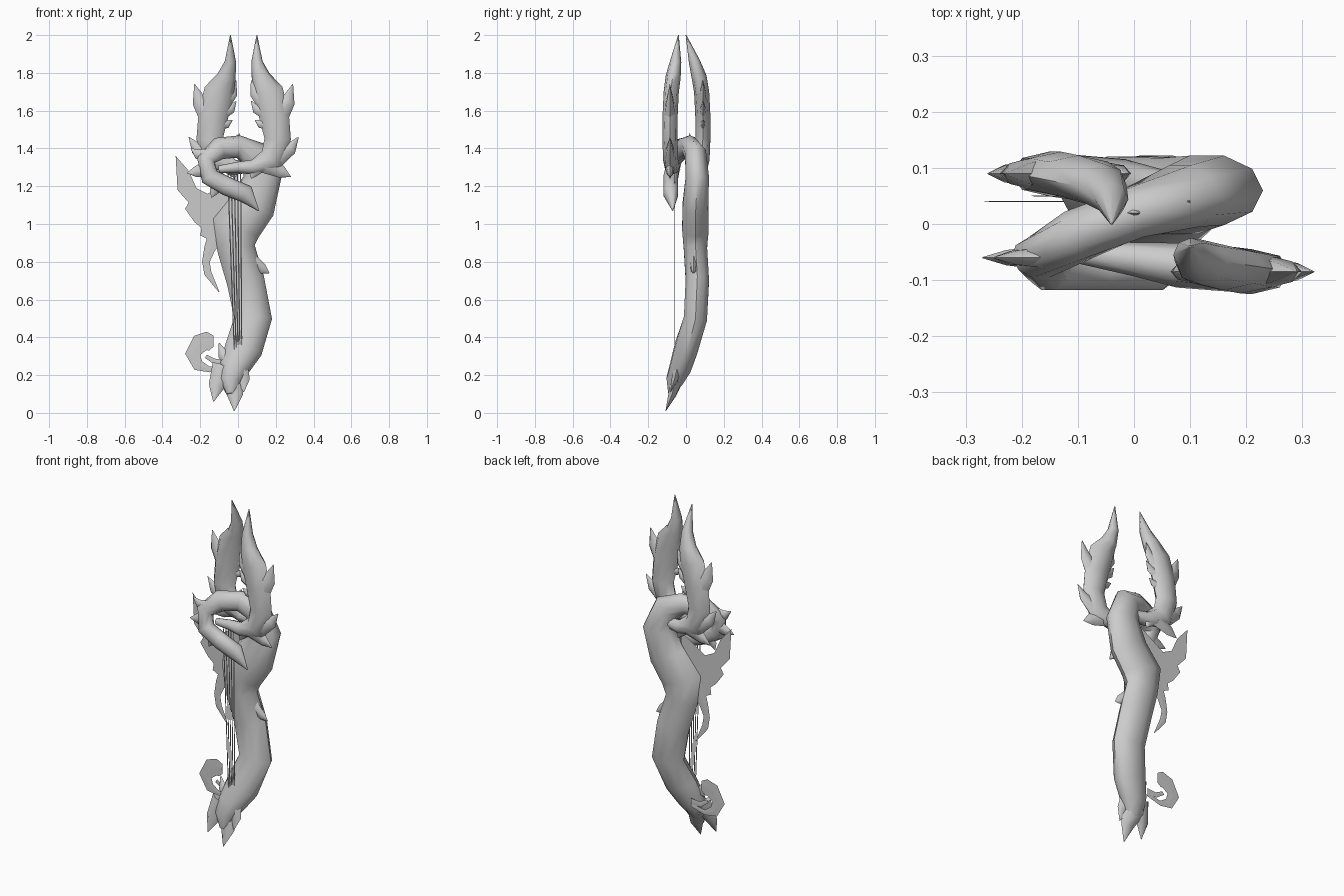
import bpy, bmesh, math
from mathutils import Vector

if "Cube" in bpy.data.objects:
    bpy.data.objects.remove(bpy.data.objects["Cube"], do_unlink=True)

GREY = (0.6, 0.6, 0.6, 1)
material = bpy.data.materials.new("plain grey")
material.use_nodes = True
material.diffuse_color = GREY
material.node_tree.nodes["Principled BSDF"].inputs["Base Color"].default_value = GREY


def finish(name, bm, smooth=True):
    mesh = bpy.data.meshes.new(name)
    bm.to_mesh(mesh)
    bm.free()
    mesh.materials.append(material)
    obj = bpy.data.objects.new(name, mesh)
    bpy.context.collection.objects.link(obj)
    if smooth:
        bpy.ops.object.select_all(action="DESELECT")
        obj.select_set(True)
        bpy.context.view_layer.objects.active = obj
        bpy.ops.object.shade_smooth_by_angle(angle=math.radians(50))


def sweep(bm, path, depth, sides=8):
    """Elliptical tube along stops of x, y, z, half width; depth gives the half depth."""
    points = [Vector(stop[:3]) for stop in path]
    last = len(points) - 1
    rings = []
    for i, (point, stop) in enumerate(zip(points, path)):
        width = stop[3]
        along = points[min(i + 1, last)] - points[max(i - 1, 0)]
        side = Vector((0, 1, 0)).cross(along).normalized() * width
        deep = along.cross(side).normalized() * depth(width)
        angles = [math.tau * k / sides for k in range(sides)]
        rings.append([bm.verts.new(point + side * math.cos(a) + deep * math.sin(a)) for a in angles])
    for low, high in zip(rings, rings[1:]):
        for k in range(sides):
            n = (k + 1) % sides
            bm.faces.new((low[k], low[n], high[n], high[k]))
    bm.faces.new(rings[0][::-1])
    bm.faces.new(rings[-1])


def thorn_depth(width):
    return width * .55


def thorn(bm, base, tip, y, y_tip):
    """Curved thorn, bulging outwards, as wide as its length calls for."""
    start, end = Vector((base[0], y, base[1])), Vector((tip[0], y_tip, tip[1]))
    width = .01 + .3 * (end - start).length
    bulge = math.copysign(.015, end.x - start.x)
    middle = (start + end) / 2 + Vector((bulge, 0, -.01))
    sweep(bm, [(*start, width), (*middle, width * .6), (*end, .002)], thorn_depth, sides=6)


# Body rising from the roots and curling over into a scroll
def body_depth(width):
    return min(width * .8, .035 + width * .3)


body_path = [
    (-.04, -.08, .1, .02), (-.04, -.06, .17, .06), (-.02, -.03, .24, .08), (.03, 0, .34, .1),
    (.08, .05, .5, .1), (.04, .06, .7, .1), (-.01, .05, .87, .1), (-.01, .05, .98, .13),
    (.08, .05, 1.1, .12), (.13, .06, 1.25, .1), (.09, .05, 1.37, .08), (0, .02, 1.41, .06),
    (-.1, -.02, 1.4, .06), (-.17, -.06, 1.34, .05), (-.15, -.08, 1.25, .05),
    (-.06, -.08, 1.2, .05), (.04, -.08, 1.16, .05), (.11, -.07, 1.07, .003)]
bm = bmesh.new()
sweep(bm, body_path, body_depth, sides=10)
finish("curled_body", bm)

# Root thorns lean forward
bm = bmesh.new()
for base, tip in [((-.04, .2), (-.02, .01)), ((-.07, .24), (-.13, .06)),
                  ((0, .25), (.03, .11)), ((-.03, .27), (-.1, .37))]:
    thorn(bm, base, tip, -.04, -.11 + tip[1] * .25)
finish("root_thorns", bm)

# Thorns on the waist and around the scroll
bm = bmesh.new()
for base, tip, y in [((.07, .8), (.165, .74), .04), ((-.15, 1.3), (-.27, 1.27), -.06),
                     ((-.15, 1.36), (-.25, 1.4), -.06), ((-.06, 1.41), (.01, 1.48), .02),
                     ((.03, 1.4), (.1, 1.44), .04), ((-.09, 1.22), (-.14, 1.14), -.07)]:
    thorn(bm, base, tip, y, y)
finish("body_thorns", bm)


# Pair of claws mirrored across the strings, one in front and one behind
def claw_depth(width):
    return min(width, .04)


def front_y(t):
    return -.05 - .04 * math.sin(math.pi * t) + .01 * t


def back_y(t):
    return .05 * (1 - t ** 8) + .04 * math.sin(math.pi * t)


claw_path = [(-.1, 1.29, .02), (0, 1.3, .03), (.08, 1.3, .04), (.18, 1.34, .07), (.21, 1.45, .07),
             (.19, 1.58, .08), (.16, 1.7, .08), (.12, 1.78, .05), (.1, 1.86, .03), (.1, 2, .002)]
claw_thorns = [((.21, 1.58), (.29, 1.74)), ((.21, 1.36), (.32, 1.46)), ((.15, 1.32), (.28, 1.25)),
               ((.14, 1.65), (.07, 1.76)), ((.15, 1.59), (.07, 1.65)), ((.17, 1.53), (.09, 1.55)),
               ((.12, 1.31), (.07, 1.24))]
for name, depth_line, sign in (("left_claw", front_y, 1), ("right_claw", back_y, -1)):
    def across(x):
        return .03 + sign * (x - .03)

    bm = bmesh.new()
    steps = len(claw_path) - 1
    sweep(bm, [(across(x), depth_line(i / steps), z, width)
               for i, (x, z, width) in enumerate(claw_path)], claw_depth)
    middle_y = depth_line(.5)
    for base, tip in claw_thorns:
        thorn(bm, (across(base[0]), base[1]), (across(tip[0]), tip[1]), middle_y, middle_y)
    finish(name, bm)


# Flat parts are ribbons and a jagged plate
def sheet_depth(width):
    return .001


def ribbon(name, y, *paths):
    bm = bmesh.new()
    for path in paths:
        sweep(bm, [(x, y, z, width) for x, z, width in path], sheet_depth, sides=4)
    finish(name, bm, smooth=False)


ribbon("hanging_vine", .05, [
    (-.1, .97, .05), (-.15, .87, .03), (-.17, .8, .02), (-.16, .74, .02), (-.1, .64, .002)])
ribbon("curled_leaf", .04,
       [(-.06, .25, .01), (-.15, .23, .015), (-.21, .25, .03), (-.24, .31, .04),
        (-.2, .37, .05), (-.16, .38, .05), (-.13, .38, .03)],
       [(-.06, .27, .02), (-.12, .27, .015), (-.17, .3, .01)])

wing_outline = [(-.33, 1.36), (-.26, 1.28), (-.22, 1.19), (-.16, 1.16), (0, 1.26), (-.02, .95),
                (-.14, .91), (-.2, .94), (-.17, .96), (-.23, 1.01), (-.21, 1.03), (-.28, 1.08),
                (-.25, 1.1), (-.32, 1.18), (-.28, 1.2), (-.31, 1.27)]
bm = bmesh.new()
plate = bm.faces.new([bm.verts.new((x, .05, z)) for x, z in wing_outline])
bmesh.ops.triangulate(bm, faces=[plate])
finish("wing_leaf", bm, smooth=False)

# Strings stretched in front of the body, fanning out upwards
ribbon("strings", -.06, *[
    [(.01 * i, .33, .003), (.017 * i - .02, 1.27, .003)] for i in range(-2, 3)])
